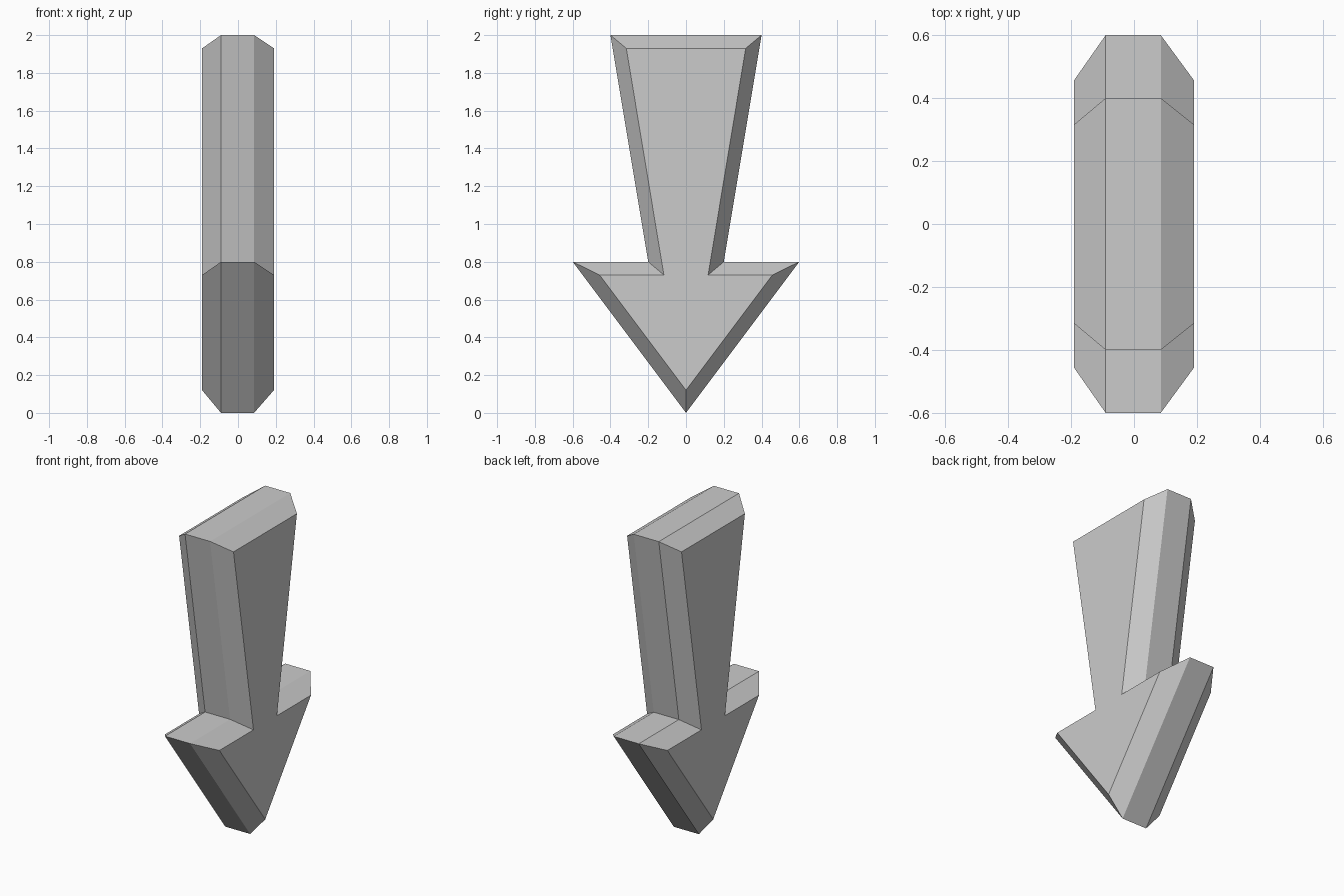
import bpy, bmesh

if "Cube" in bpy.data.objects:
    bpy.data.objects.remove(bpy.data.objects["Cube"])

# Half outlines (y, z) of the arrow, from tip to top: full size and inset for the bevel
OUTER = [(0, 0), (0.6, 0.8), (0.2, 0.8), (0.4, 2.0)]
INNER = [(0, 0.12), (0.457, 0.73), (0.117, 0.73), (0.316, 1.93)]


def full_loop(half):
    # mirror the half outline across y = 0
    return half + [(-y, z) for y, z in reversed(half[1:])]


bm = bmesh.new()

# Cross-section loops stacked along x: bevelled, full, full, bevelled
sections = [(-0.19, INNER), (-0.09, OUTER), (0.085, OUTER), (0.19, INNER)]
loops = [[bm.verts.new((x, y, z)) for y, z in full_loop(half)]
         for x, half in sections]

# Rim and chamfer faces
n = len(loops[0])
for a, b in zip(loops, loops[1:]):
    for i in range(n):
        j = (i + 1) % n
        bm.faces.new((a[i], a[j], b[j], b[i]))

# Flat side faces: arrowhead and shaft
for loop in (loops[0], loops[-1]):
    bm.faces.new([loop[i] for i in (0, 1, 2, 5, 6)])
    bm.faces.new([loop[i] for i in (2, 3, 4, 5)])

bmesh.ops.recalc_face_normals(bm, faces=bm.faces)
mesh = bpy.data.meshes.new("down_arrow")
bm.to_mesh(mesh)
bm.free()
arrow = bpy.data.objects.new("down_arrow", mesh)
bpy.context.collection.objects.link(arrow)
